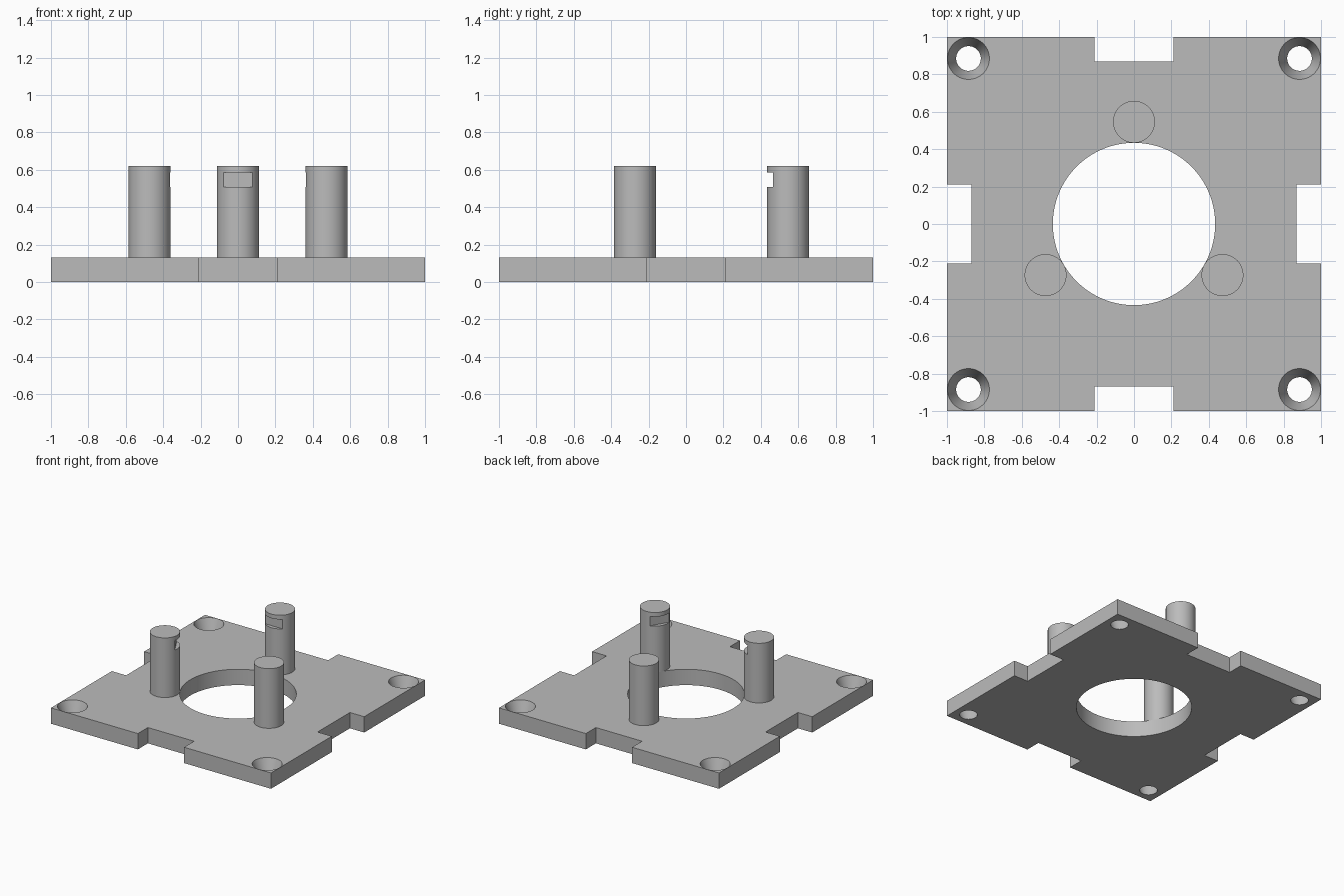
import bpy
from math import cos, sin, radians

if "Cube" in bpy.data.objects:
    bpy.data.objects.remove(bpy.data.objects["Cube"])

PLATE_H = 0.13
POST_R, POST_TOP, POST_DIST = 0.112, 0.62, 0.546

grey = bpy.data.materials.new("plain grey")
grey.use_nodes = True
grey.diffuse_color = (0.5, 0.5, 0.5, 1)
grey.node_tree.nodes["Principled BSDF"].inputs["Base Color"].default_value = (0.5, 0.5, 0.5, 1)


def box(name, center, size, angle=0):
    bpy.ops.mesh.primitive_cube_add(size=1, location=center, rotation=(0, 0, angle))
    ob = bpy.context.object
    ob.name, ob.scale = name, size
    bpy.ops.object.transform_apply(location=False, rotation=False, scale=True)
    ob.data.materials.append(grey)
    return ob


def cone(name, x, y, z0, z1, r0, r1, sides=64):
    bpy.ops.mesh.primitive_cone_add(vertices=sides, radius1=r0, radius2=r1,
                                    depth=z1 - z0, location=(x, y, (z0 + z1) / 2))
    ob = bpy.context.object
    ob.name = name
    ob.data.materials.append(grey)
    return ob


def cut(target, cutter):
    """Subtract the cutter from the target, then discard the cutter."""
    bpy.context.view_layer.objects.active = target
    mod = target.modifiers.new("cut", "BOOLEAN")
    mod.operation, mod.solver, mod.object = "DIFFERENCE", "EXACT", cutter
    bpy.ops.object.modifier_apply(modifier=mod.name)
    bpy.data.objects.remove(cutter)


def smooth(ob):
    bpy.ops.object.select_all(action="DESELECT")
    ob.select_set(True)
    bpy.context.view_layer.objects.active = ob
    bpy.ops.object.shade_smooth_by_angle(angle=radians(25))


# Square base plate with a central bore
plate = box("base_plate", (0, 0, PLATE_H / 2), (2, 2, PLATE_H))
cut(plate, cone("bore_cutter", 0, 0, -0.1, 0.3, 0.434, 0.434, 128))

# Rectangular notch in the middle of each side
for dx, dy in ((1, 0), (-1, 0), (0, 1), (0, -1)):
    size = (0.26 if dx else 0.42, 0.26 if dy else 0.42, 0.5)
    cut(plate, box("notch_cutter", (dx, dy, PLATE_H / 2), size))

# Tapered screw holes: the cone runs through the full thickness
slope = (0.112 - 0.066) / PLATE_H
over = 0.002
for sx in (-1, 1):
    for sy in (-1, 1):
        cut(plate, cone("screw_hole_cutter", sx * 0.885, sy * 0.885, -over, PLATE_H + over,
                        0.066 - slope * over, 0.112 + slope * over))
smooth(plate)

# Three posts around the bore, each with a flat slot facing the centre
for name, degrees in (("back_post", 90), ("right_post", 210), ("left_post", 330)):
    a = radians(degrees)
    post = cone(name, POST_DIST * cos(a), POST_DIST * sin(a), PLATE_H, POST_TOP, POST_R, POST_R)
    slot_r = POST_DIST - 0.081 - 0.1
    cut(post, box("slot_cutter", (slot_r * cos(a), slot_r * sin(a), 0.547), (0.2, 0.4, 0.078), a))
    smooth(post)
